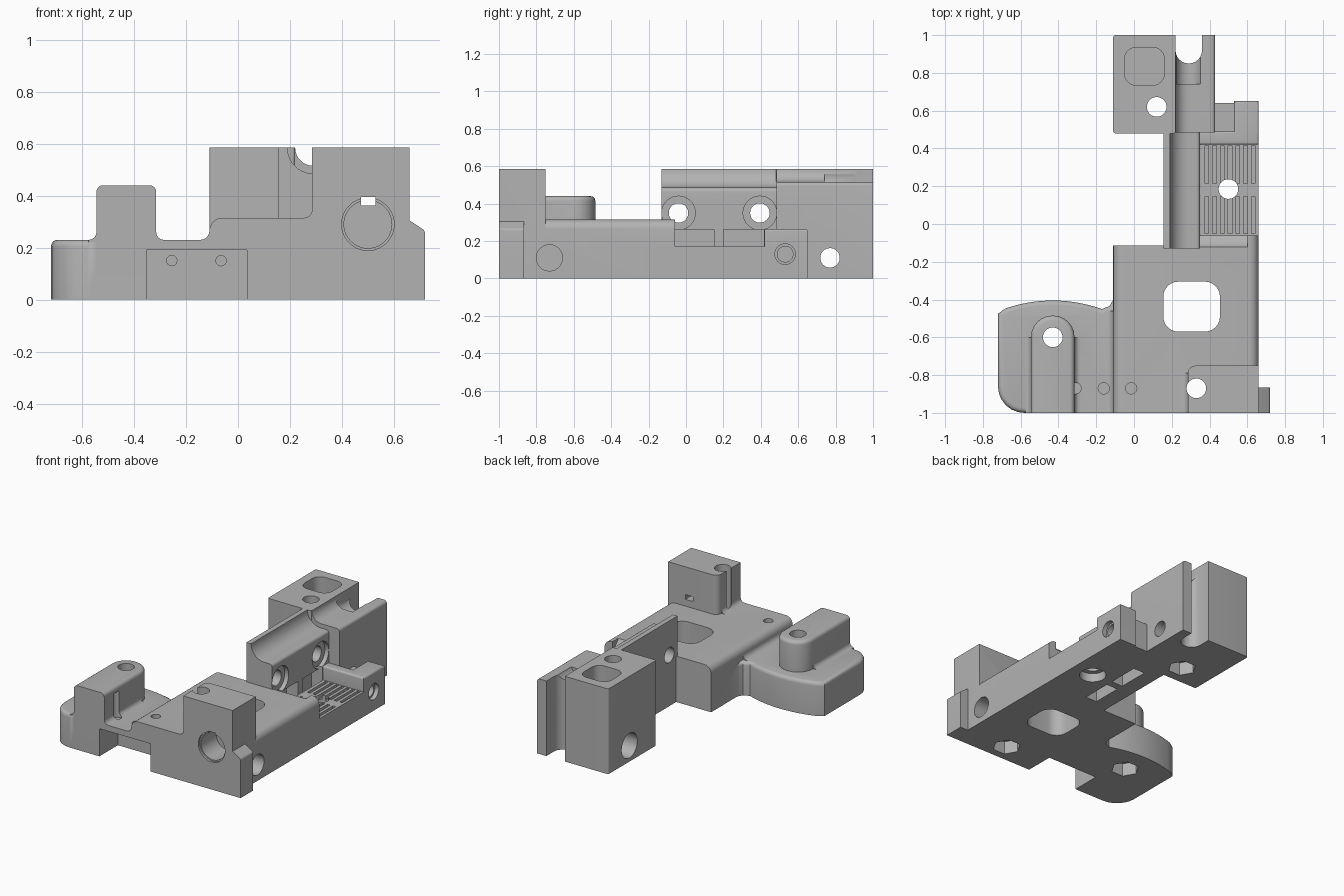
import bpy, bmesh
from math import cos, sin, pi, atan2, tan
from mathutils import Vector

if "Cube" in bpy.data.objects:
    bpy.data.objects.remove(bpy.data.objects["Cube"])

grey = bpy.data.materials.new("plain_grey")
grey.use_nodes = True
colour = (0.45, 0.45, 0.45, 1)
grey.diffuse_color = colour
grey.node_tree.nodes["Principled BSDF"].inputs["Base Color"].default_value = colour


def rounded(corners, steps=6):
    """Polygon from (u, v) or (u, v, radius) corners."""
    out = []
    for i, c in enumerate(corners):
        p = Vector(c[:2])
        r = c[2] if len(c) > 2 else 0
        if not r:
            out.append(p)
            continue
        a = (Vector(corners[i - 1][:2]) - p).normalized()
        b = (Vector(corners[(i + 1) % len(corners)][:2]) - p).normalized()
        half = a.angle(b) / 2
        mid = p + (a + b).normalized() * r / sin(half)
        d1 = p + a * r / tan(half) - mid
        d2 = p + b * r / tan(half) - mid
        start = atan2(d1.y, d1.x)
        sweep = (atan2(d2.y, d2.x) - start + pi) % (2 * pi) - pi
        for k in range(steps + 1):
            t = start + sweep * k / steps
            out.append(mid + r * Vector((cos(t), sin(t))))
    return out


def rect(u0, u1, v0, v1, r=0):
    return [(u0, v0, r), (u1, v0, r), (u1, v1, r), (u0, v1, r)]


def circle(u, v, r, n=32):
    return [(u + r * cos(2 * pi * k / n), v + r * sin(2 * pi * k / n)) for k in range(n)]


def prism(name, corners, axis, lo, hi, top_round=0):
    """Extrude a profile along an axis; profiles are xy, xz or yz."""
    place = {"z": lambda u, v, w: (u, v, w),
             "y": lambda u, v, w: (u, w, v),
             "x": lambda u, v, w: (w, u, v)}[axis]
    bm = bmesh.new()
    face = bm.faces.new([bm.verts.new(place(p.x, p.y, lo)) for p in rounded(corners)])
    ext = bmesh.ops.extrude_face_region(bm, geom=[face])
    move = Vector(place(0, 0, hi - lo))
    bmesh.ops.translate(bm, vec=move, verts=[g for g in ext["geom"] if isinstance(g, bmesh.types.BMVert)])
    bmesh.ops.recalc_face_normals(bm, faces=bm.faces)
    if top_round:
        # soften the upper rim but leave the front face crisp
        rim = [e for e in bm.edges if all(v.co.z > hi - 1e-4 for v in e.verts)
               and not all(v.co.y < -0.999 for v in e.verts)]
        bmesh.ops.bevel(bm, geom=rim, offset=top_round, segments=4, profile=0.5, affect="EDGES")
    mesh = bpy.data.meshes.new(name)
    bm.to_mesh(mesh)
    bm.free()
    mesh.materials.append(grey)
    obj = bpy.data.objects.new(name, mesh)
    bpy.context.scene.collection.objects.link(obj)
    return obj


def cove(name, x, z, r, side, lo, hi):
    """Concave fillet between a floor at z and a wall at x."""
    arc = [(x + side * r * (1 - sin(t)), z + r * (1 - cos(t)))
           for t in [k * pi / 12 for k in range(7)]]
    back, under = x - side * 0.01, z - 0.01
    return prism(name, [(arc[0][0], under)] + arc + [(back, arc[-1][1]), (back, under)], "y", lo, hi)


# left lobe with an arched rear edge
arch = [(-0.17 - 0.51 * k / 14, -0.405 - 0.045 * ((0.26 - 0.51 * k / 14) / 0.26) ** 2) for k in range(15)]
lobe = [(-0.72, -1, 0.14), (0, -1), (0, -0.4), (-0.11, -0.4), (-0.13, -0.435)] + arch + [(-0.72, -0.475)]
body = prism("mount_body", lobe, "z", 0, 0.23, 0.025)

# front deck, profile across the width
deck = [(-0.11, 0), (0.66, 0), (0.66, 0.315, 0.05), (-0.11, 0.315, 0.05)]
deck_rear = [(0.155, 0), (0.66, 0), (0.66, 0.315, 0.05), (0.155, 0.315)]
# long wall with a concave channel along its top
channel = [(0.29 - 0.1 * sin(k * pi / 20), 0.585 - 0.1 * cos(k * pi / 20)) for k in range(11)]
wall = [(0.155, 0), (0.35, 0), (0.35, 0.485, 0.02)] + channel + [(0.155, 0.585)]
# rear plate with a cove against the rear block
rise = [(0.29 - 0.07 * sin(k * pi / 16), 0.585 - 0.07 * cos(k * pi / 16)) for k in range(9)]
plate = [(0.2, 0), (0.43, 0), (0.43, 0.515, 0.02)] + rise + [(0.2, 0.585)]
tab = [(0.6, 0), (0.72, 0), (0.72, 0.265, 0.02), (0.66, 0.305), (0.6, 0.305)]
post = [(-0.545, -1), (-0.315, -1), (-0.315, -0.485, 0.112), (-0.545, -0.485, 0.112)]

parts = [
    prism("deck", deck, "y", -1, -0.115),
    prism("deck_rear", deck_rear, "y", -0.2, -0.06),
    prism("left_post", post, "z", 0.1, 0.44, 0.025),
    prism("front_pillar", [(0.285, -1), (0.66, -1), (0.66, -0.75), (0.285, -0.75, 0.04)], "z", 0.01, 0.585),
    prism("side_tab", tab, "y", -1, -0.865),
    prism("tray_floor", rect(0.2, 0.66, -0.2, 0.45), "z", 0, 0.17),
    prism("channel_wall", wall, "y", -0.13, 0.5),
    prism("tray_end", rect(0.3, 0.66, 0.42, 0.49), "z", 0, 0.265, 0.012),
    prism("tray_step", rect(0.4, 0.6, 0.45, 0.64), "z", 0, 0.2),
    prism("tray_corner", rect(0.53, 0.66, 0.42, 0.65), "z", 0, 0.265, 0.012),
    prism("rear_block", rect(-0.11, 0.22, 0.48, 1, 0.012), "z", 0, 0.585),
    prism("rear_plate", plate, "y", 0.485, 1),
    cove("post_fillet_right", -0.315, 0.23, 0.03, 1, -1, -0.6),
    cove("post_fillet_left", -0.545, 0.23, 0.03, -1, -1, -0.6),
    cove("deck_fillet", -0.11, 0.23, 0.035, -1, -1, -0.46),
    cove("pillar_fillet", 0.285, 0.315, 0.03, -1, -1, -0.79),
]

cuts = []


def cut(corners, axis, lo, hi):
    cuts.append(prism("cutter", corners, axis, lo, hi))


# vertical screw holes with hexagonal nut pockets beneath
for x, y in [(-0.43, -0.6), (0.33, -0.87), (0.12, 0.62)]:
    cut(circle(x, y, 0.052), "z", -0.1, 0.8)
    cut(circle(x, y, 0.09, 6), "z", -0.1, 0.09)
# tray drain hole and the deck window
cut(circle(0.5, 0.185, 0.052), "z", -0.1, 0.3)
cut(circle(0.5, 0.185, 0.085), "z", -0.1, 0.06)
cut(rect(0.155, 0.455, -0.57, -0.305, 0.08), "z", -0.1, 0.4)
# front notch with its small pin holes
cut(rect(-0.352, 0.035, -1.1, -0.8), "z", -0.1, 0.19)
for x in (-0.255, -0.065):
    cut(circle(x, 0.15, 0.02, 16), "y", -0.85, -0.72)
for x, z in [(-0.31, 0.215), (-0.16, 0.21), (-0.015, 0.24)]:
    cut(circle(x, -0.87, 0.03, 20), "z", z, 0.4)
# front bore with a sight slit behind it
cut(circle(0.5, 0.29, 0.092, 40), "y", -1.1, -0.82)
cut(circle(0.5, 0.29, 0.101, 40), "y", -1.1, -0.985)
cut(rect(0.473, 0.53, 0.362, 0.394), "y", -1.1, -0.7)
# sockets in the right side
cut(circle(-0.73, 0.11, 0.07), "x", 0.5, 0.8)
cut(circle(0.53, 0.13, 0.055), "x", 0.63, 0.8)
cut(circle(0.53, 0.13, 0.042), "x", 0.48, 0.8)
# wall screw holes, counterbored
for y in (-0.04, 0.395):
    cut(circle(y, 0.35, 0.052), "x", 0.1, 0.6)
    cut(circle(y, 0.35, 0.09), "x", 0.32, 0.6)
# strap slots under the wall, open at the bottom
for lo, hi in [(-0.058, 0.15), (0.2, 0.418)]:
    cut(rect(lo, hi, -0.1, 0.262), "x", 0.265, 0.352)
# ribbed tray grooves
for k in range(7):
    x = 0.385 + 0.041 * k
    for lo, hi in [(-0.05, 0.145), (0.215, 0.415)]:
        cut(rect(x - 0.01, x + 0.01, lo, hi), "z", 0.14, 0.2)
# rear block pocket and cross hole
cut(rect(-0.05, 0.16, 0.735, 0.935, 0.06), "z", 0.47, 0.7)
cut(circle(0.77, 0.11, 0.052), "x", -0.3, 0.6)
cut(circle(0.77, 0.11, 0.085), "x", -0.3, 0.0)
# open slot at the back and the dip leading to it
cut([(0.22, 0.85, 0.069), (0.36, 0.85, 0.069), (0.36, 1.1), (0.22, 1.1)], "z", -0.1, 0.8)
cut(circle(0.29, 0.54, 0.068), "y", 0.74, 1.1)

# merge the parts, then subtract every hole
for operation, group in (("UNION", parts), ("DIFFERENCE", cuts)):
    for helper in group:
        helper.hide_render = True
        mod = body.modifiers.new(helper.name, "BOOLEAN")
        mod.operation = operation
        mod.solver = "EXACT"
        mod.object = helper
bpy.context.view_layer.update()
graph = bpy.context.evaluated_depsgraph_get()
solid = bpy.data.meshes.new_from_object(body.evaluated_get(graph))
body.modifiers.clear()
body.data = solid
for helper in parts + cuts:
    bpy.data.objects.remove(helper)

bpy.ops.object.select_all(action="DESELECT")
body.select_set(True)
bpy.context.view_layer.objects.active = body
bpy.ops.object.shade_smooth_by_angle(angle=pi / 6)
